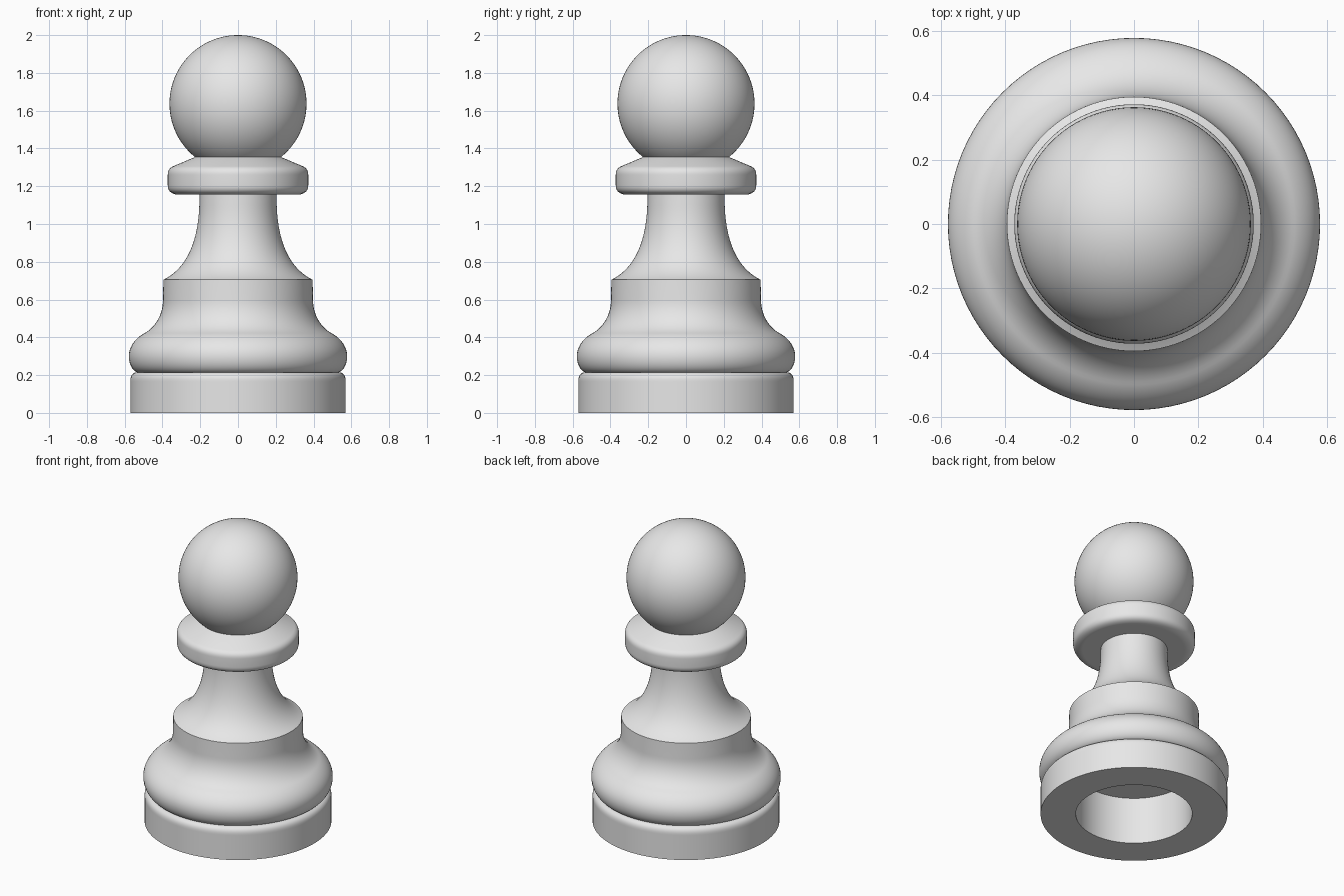
import bpy
import bmesh
from math import sin, cos, pi, radians
from mathutils import Vector
from mathutils.geometry import interpolate_bezier

SEGMENTS = 96

default_cube = bpy.data.objects.get("Cube")
if default_cube:
    bpy.data.objects.remove(default_cube)

# One grey finish for the whole piece
grey = bpy.data.materials.new("plain_grey")
grey.use_nodes = True
grey.diffuse_color = (0.8, 0.8, 0.8, 1)
grey.node_tree.nodes["Principled BSDF"].inputs["Base Color"].default_value = (0.8, 0.8, 0.8, 1)


def curve(start, handle_a, handle_b, end, steps=12):
    """Points of a smooth profile curve, both ends included."""
    knots = [Vector((r, z, 0)) for r, z in (start, handle_a, handle_b, end)]
    return [(p.x, p.y) for p in interpolate_bezier(*knots, steps + 1)]


def finish(bm, name):
    """Turn a bmesh into a smooth, coloured object with crisp edges."""
    bmesh.ops.remove_doubles(bm, verts=bm.verts, dist=1e-5)
    mesh = bpy.data.meshes.new(name)
    bm.to_mesh(mesh)
    bm.free()
    mesh.shade_smooth()
    mesh.set_sharp_from_angle(angle=radians(30))
    mesh.materials.append(grey)
    obj = bpy.data.objects.new(name, mesh)
    bpy.context.collection.objects.link(obj)
    return obj


def lathe(name, profile):
    """Revolve (radius, height) points about the z axis."""
    bm = bmesh.new()
    angles = [2 * pi * i / SEGMENTS for i in range(SEGMENTS)]
    rings = [[bm.verts.new((r * cos(a), r * sin(a), z)) for a in angles] for r, z in profile]
    for low, high in zip(rings, rings[1:]):
        for i in range(SEGMENTS):
            j = (i + 1) % SEGMENTS
            bm.faces.new((low[i], low[j], high[j], high[i]))
    return finish(bm, name)


# Base disc with the round recess underneath
lathe("base", [(0, 0.315), (0.355, 0.315), (0.355, 0), (0.57, 0), (0.57, 0.165)]
      + curve((0.57, 0.17), (0.57, 0.195), (0.56, 0.21), (0.54, 0.215), 8)
      + [(0.45, 0.215)])

# Rounded bulge sweeping up into the shoulder
lathe("bulge_and_shoulder", [(0.45, 0.215)]
      + curve((0.535, 0.215), (0.56, 0.225), (0.578, 0.26), (0.578, 0.30))
      + curve((0.578, 0.30), (0.578, 0.36), (0.53, 0.405), (0.49, 0.425))[1:]
      + curve((0.49, 0.425), (0.43, 0.46), (0.397, 0.53), (0.397, 0.60))[1:]
      + [(0.395, 0.705), (0.36, 0.715)])

# Flared stem
lathe("stem", curve((0.395, 0.705), (0.26, 0.77), (0.21, 0.93), (0.205, 1.10), 20)
      + [(0.203, 1.17)])

# Collar under the head
lathe("collar", [(0.18, 1.155), (0.31, 1.155)]
      + curve((0.32, 1.155), (0.355, 1.16), (0.372, 1.175), (0.372, 1.205), 8)
      + curve((0.372, 1.26), (0.372, 1.28), (0.365, 1.295), (0.345, 1.305), 8)
      + [(0.215, 1.36)])

# Ball head
bm = bmesh.new()
bmesh.ops.create_uvsphere(bm, u_segments=SEGMENTS, v_segments=48, radius=0.363)
head = finish(bm, "head")
head.location.z = 1.637
